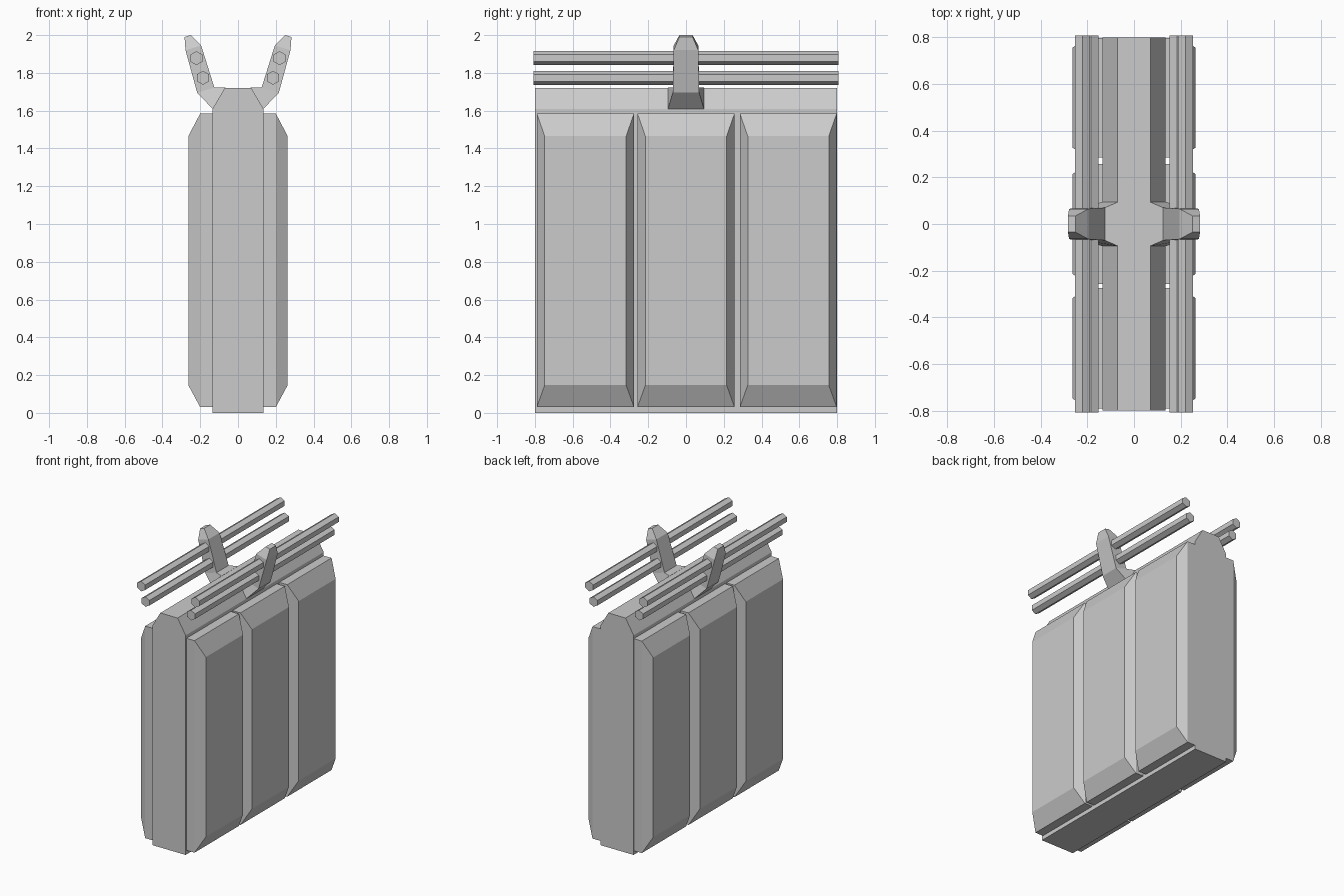
import bpy, bmesh, math

if "Cube" in bpy.data.objects:
    bpy.data.objects.remove(bpy.data.objects["Cube"])


def loft(name, sections):
    """Solid through matching rings of points, capped at both ends."""
    bm = bmesh.new()
    rings = [[bm.verts.new(p) for p in s] for s in sections]
    n = len(rings[0])
    for a, b in zip(rings, rings[1:]):
        for i in range(n):
            j = (i + 1) % n
            bm.faces.new((a[i], a[j], b[j], b[i]))
    bm.faces.new(rings[0][::-1])
    bm.faces.new(rings[-1])
    bmesh.ops.recalc_face_normals(bm, faces=bm.faces)
    mesh = bpy.data.meshes.new(name)
    bm.to_mesh(mesh)
    bm.free()
    ob = bpy.data.objects.new(name, mesh)
    bpy.context.collection.objects.link(ob)
    return ob


def mirror_x(ob):
    ob.modifiers.new("Mirror", 'MIRROR').use_axis[0] = True


def side_rect(x, y0, y1, z0, z1):
    return [(x, y0, z0), (x, y1, z0), (x, y1, z1), (x, y0, z1)]


# Central slab with a chamfered top
half = [(0.135, 0), (0.135, 1.61), (0.07, 1.72)]
profile = half + [(-x, z) for x, z in reversed(half)]
loft("core", [[(x, y, z) for x, z in profile] for y in (-0.8, 0.8)])

# Three bevelled panels on each side
for i, (y0, y1) in enumerate([(-0.79, -0.275), (-0.257, 0.257), (0.285, 0.798)]):
    mirror_x(loft(f"side_panel_{i + 1}", [
        side_rect(0.13, y0, y1, 0.03, 1.585),
        side_rect(0.2, y0, y1, 0.03, 1.585),
        side_rect(0.263, y0 + 0.042, y1 - 0.042, 0.147, 1.465)]))

# Splayed rail arms: inner x, z, outer x, z, half depth
arm = [(0.067, 1.722, 0.135, 1.61, 0.095),
       (0.125, 1.722, 0.216, 1.695, 0.07),
       (0.195, 1.945, 0.278, 1.92, 0.065),
       (0.25, 2.0, 0.283, 1.99, 0.035)]
mirror_x(loft("rail_arm", [
    [(xi, -d, zi), (xo, -d, zo), (xo, d, zo), (xi, d, zi)]
    for xi, zi, xo, zo, d in arm]))

# Hexagonal rails, two on each side
for label, cx, cz in (("upper", 0.22, 1.878), ("lower", 0.185, 1.774)):
    angles = [math.radians(30 + 60 * k) for k in range(6)]
    mirror_x(loft(f"{label}_rail", [
        [(cx + 0.037 * math.cos(a), y, cz + 0.037 * math.sin(a)) for a in angles]
        for y in (-0.808, 0.808)]))
